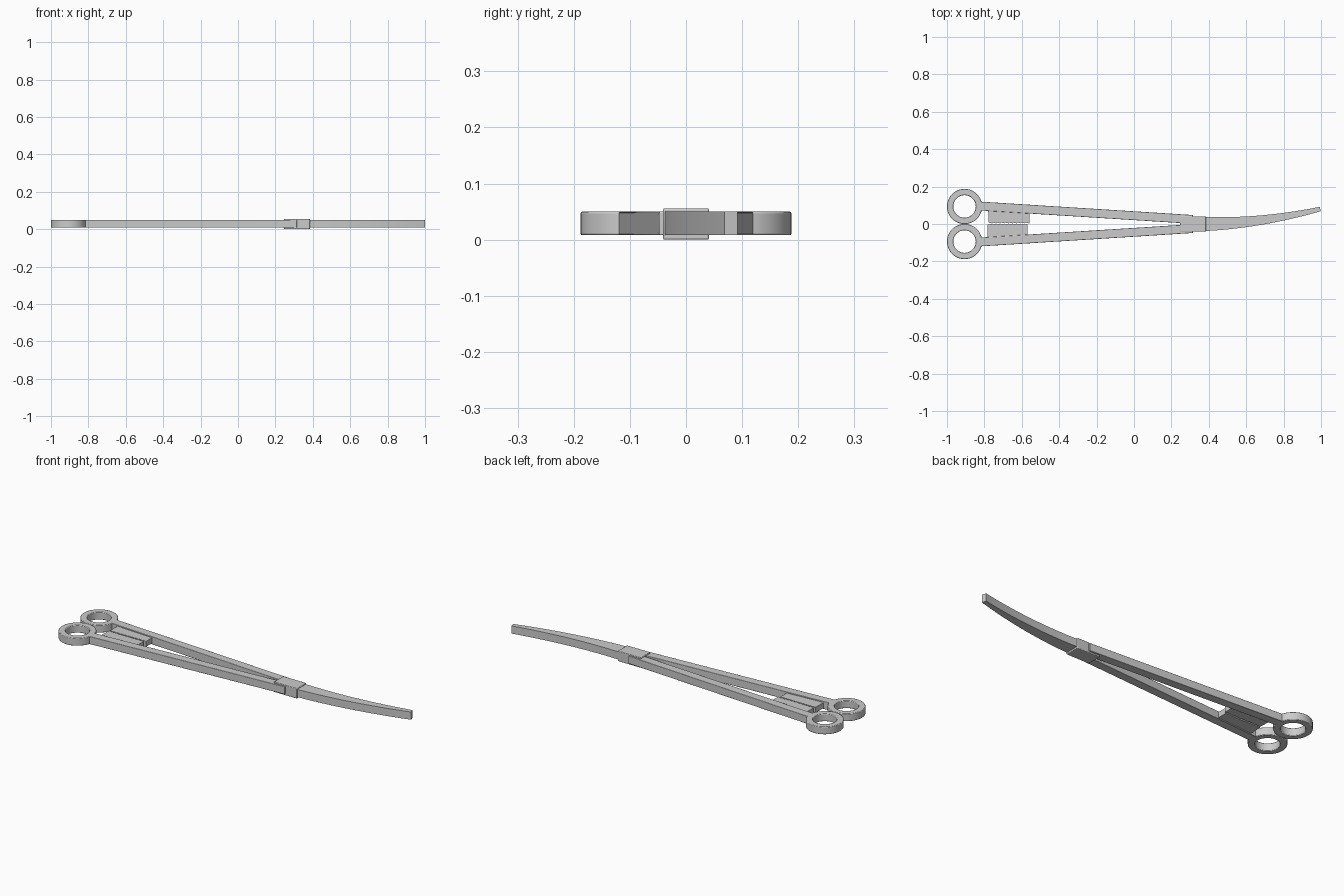
import bpy, bmesh, math

if "Cube" in bpy.data.objects:
    bpy.data.objects.remove(bpy.data.objects["Cube"])

Z0, Z1 = 0.008, 0.05   # common thickness of the flat metal parts


def finish(bm, name, bevel=0.0, smooth=True):
    bmesh.ops.recalc_face_normals(bm, faces=bm.faces)
    mesh = bpy.data.meshes.new(name)
    bm.to_mesh(mesh)
    bm.free()
    ob = bpy.data.objects.new(name, mesh)
    bpy.context.collection.objects.link(ob)
    if bevel:
        mod = ob.modifiers.new("edge_bevel", 'BEVEL')
        mod.width = bevel
        mod.segments = 2
        mod.limit_method = 'ANGLE'
        mod.angle_limit = math.radians(40)
    if smooth:
        bpy.ops.object.select_all(action='DESELECT')
        ob.select_set(True)
        bpy.context.view_layer.objects.active = ob
        bpy.ops.object.shade_smooth_by_angle(angle=math.radians(30))
    return ob


def prism(name, pts, z0=Z0, z1=Z1, bevel=0.002):
    """Extrude an outline in the xy plane from z0 to z1."""
    bm = bmesh.new()
    face = bm.faces.new([bm.verts.new((x, y, z0)) for x, y in pts])
    ext = bmesh.ops.extrude_face_region(bm, geom=[face])
    verts = [g for g in ext['geom'] if isinstance(g, bmesh.types.BMVert)]
    bmesh.ops.translate(bm, vec=(0, 0, z1 - z0), verts=verts)
    return finish(bm, name, bevel)


def ring(name, cx, cy, r_in, r_out, n=48):
    """Flat finger ring with a rectangular section."""
    bm = bmesh.new()
    section = [(r_in, Z0), (r_out, Z0), (r_out, Z1), (r_in, Z1)]
    loops = []
    for i in range(n):
        a = 2 * math.pi * i / n
        loops.append([bm.verts.new((cx + r * math.cos(a), cy + r * math.sin(a), z))
                      for r, z in section])
    for i in range(n):
        a, b = loops[i], loops[(i + 1) % n]
        for k in range(4):
            m = (k + 1) % 4
            bm.faces.new((a[k], a[m], b[m], b[k]))
    return finish(bm, name, 0.003)


def jaw_point(t, side):
    """Outer jaw edge: side is +1, -1, or 0 for the meeting line."""
    x = 0.37 + 0.626 * t
    y = 0.08 * t ** 1.9
    slope = 0.08 * 1.9 * t ** 0.9 / 0.626
    half = 0.038 - 0.026 * t
    k = 1 / math.hypot(1, slope)
    return x - side * half * slope * k, y + side * half * k


for s, label in ((1, "left"), (-1, "right")):
    # finger ring
    ring("finger_ring_" + label, -0.906, s * 0.094, 0.06, 0.094)

    # long straight shank
    prism("shank_" + label, [(-0.828, s * 0.073), (-0.828, s * 0.12),
                             (0.315, s * 0.048), (0.315, s * 0.001)])

    # ratchet plate with a saw-toothed inner edge
    x0, x1 = (-0.78, -0.56) if s > 0 else (-0.785, -0.57)
    teeth = 10
    outline = [(x0, s * 0.09), (x1, s * 0.08)]
    for i in range(teeth):
        xa = x1 + (x0 - x1) * i / teeth
        xb = x1 + (x0 - x1) * (i + 0.9) / teeth
        lo, hi = (0.003, 0.008) if s > 0 else (-0.001, -0.006)
        outline += [(xa, lo), (xb, hi)] if s > 0 else [(xa, hi + 0.005), (xb, lo - 0.001)]
    prism("ratchet_plate_" + label, outline, 0.014, 0.044, 0)

    # curved tapering jaw half
    steps = [i / 24 for i in range(25)]
    prism("jaw_" + label, [jaw_point(t, s) for t in steps] +
          [jaw_point(t, 0) for t in reversed(steps)], bevel=0)

# box lock around the crossing
prism("box_lock", [(0.245, -0.041), (0.385, -0.041), (0.385, 0.041), (0.245, 0.041)],
      0.0, 0.056, 0.003)
